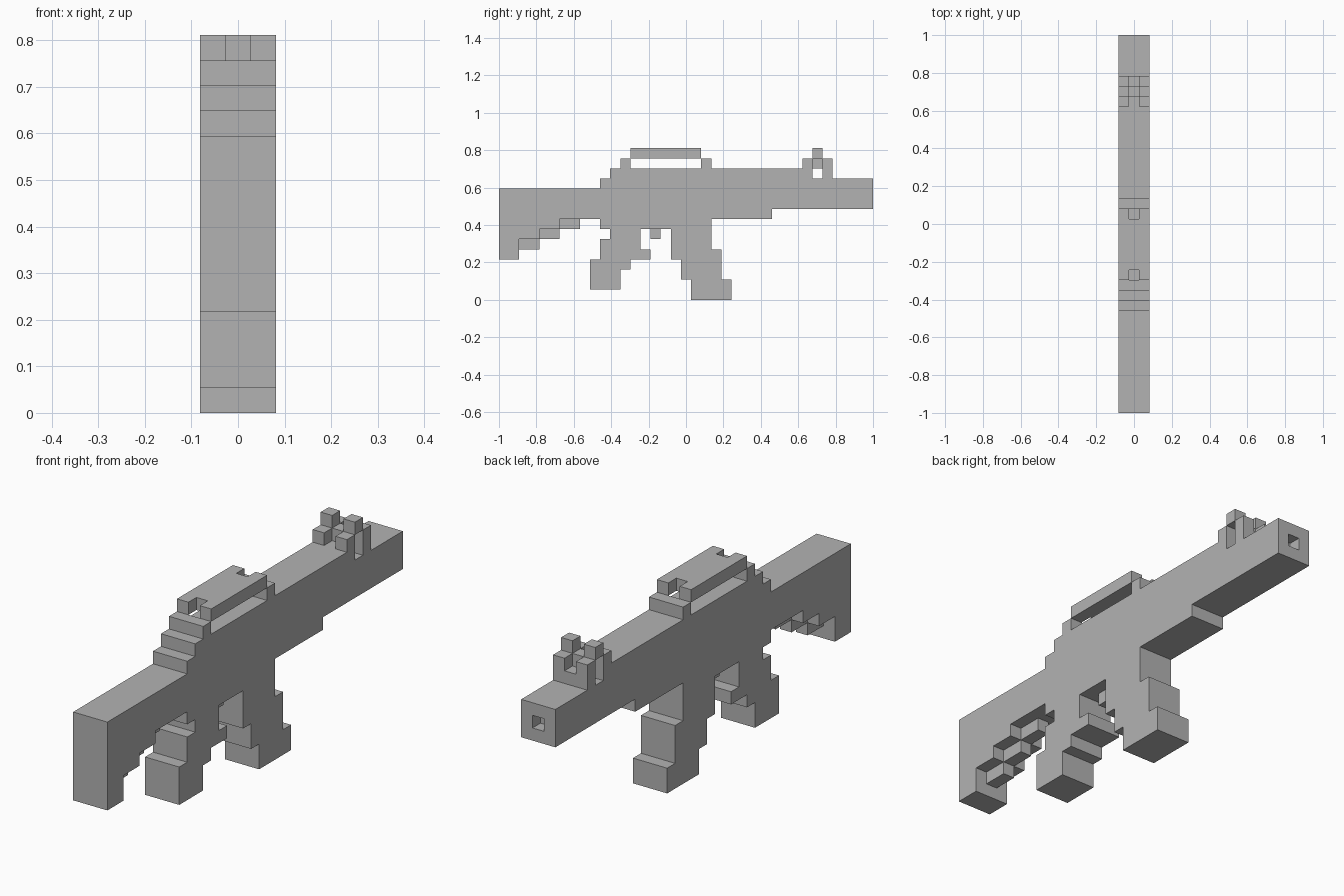
import bpy, bmesh, math
from mathutils import Vector

if "Cube" in bpy.data.objects:
    bpy.data.objects.remove(bpy.data.objects["Cube"], do_unlink=True)

LENGTH = 37            # block count along y
U = 2 / LENGTH         # block size
ALL, MID, SIDES = (-1, 0, 1), (0,), (-1, 1)

mat = bpy.data.materials.new("plain_grey")
mat.use_nodes = True
grey = (0.45, 0.45, 0.45, 1)
mat.diffuse_color = grey
mat.node_tree.nodes["Principled BSDF"].inputs["Base Color"].default_value = grey

# Each run: first and end block along y, first and end block in z, columns across x
PARTS = {
    "stock": [(0, 2, 4, 11, ALL), (2, 4, 6, 11, ALL), (4, 6, 7, 11, ALL),
              (6, 10, 8, 11, ALL)],
    "stock_ridge": [(2, 4, 5, 6, MID), (4, 6, 6, 7, MID), (6, 8, 7, 8, MID)],
    "receiver": [(10, 21, 7, 11, ALL), (10, 21, 11, 12, ALL), (11, 21, 12, 13, ALL)],
    "handguard": [(21, 27, 8, 13, ALL)],
    "barrel": [(27, 31, 9, 13, ALL), (31, 36, 9, 12, ALL), (36, 37, 9, 12, SIDES),
               (36, 37, 9, 10, MID), (36, 37, 11, 12, MID)],
    "grip": [(11, 14, 6, 7, ALL), (10, 14, 5, 6, ALL), (10, 15, 4, 5, ALL),
             (9, 13, 3, 4, ALL), (9, 12, 1, 3, ALL)],
    "trigger": [(15, 16, 6, 7, MID)],
    "magazine": [(17, 21, 5, 7, ALL), (17, 22, 4, 5, ALL), (18, 22, 2, 4, ALL),
                 (19, 23, 0, 2, ALL)],
    "carry_handle": [(12, 13, 13, 14, ALL), (20, 21, 13, 14, ALL),
                     (13, 20, 14, 15, SIDES), (14, 19, 14, 15, MID)],
    "front_sight": [(30, 31, 13, 14, SIDES), (31, 32, 14, 15, SIDES),
                    (32, 33, 13, 14, SIDES), (32, 33, 12, 13, ALL)],
    "sight_pin": [(31, 32, 13, 14, MID)],
}


def blocks(runs):
    return {(x, y, z) for y0, y1, z0, z1, cols in runs
            for x in cols for y in range(y0, y1) for z in range(z0, z1)}


solid = set().union(*(blocks(runs) for runs in PARTS.values()))


def build(name, runs):
    """Skin the outer faces of a part, then merge flat areas."""
    bm = bmesh.new()
    for cell in blocks(runs):
        centre = Vector((cell[0], cell[1] + 0.5 - LENGTH / 2, cell[2] + 0.5))
        for axis in range(3):
            for sign in (-1, 1):
                near = list(cell)
                near[axis] += sign
                if tuple(near) in solid:
                    continue
                n, a, b = Vector(), Vector(), Vector()
                n[axis] = sign / 2
                a[(axis + 1) % 3] = 0.5
                b[(axis + 2) % 3] = sign / 2
                corners = (-a - b, a - b, a + b, b - a)
                bm.faces.new([bm.verts.new((centre + n + c) * U) for c in corners])
    bmesh.ops.remove_doubles(bm, verts=bm.verts, dist=U / 100)
    bmesh.ops.dissolve_limit(bm, angle_limit=math.radians(1),
                             verts=bm.verts, edges=bm.edges)
    mesh = bpy.data.meshes.new(name)
    bm.to_mesh(mesh)
    bm.free()
    mesh.materials.append(mat)
    bpy.context.collection.objects.link(bpy.data.objects.new(name, mesh))


for part, part_runs in PARTS.items():
    build(part, part_runs)
